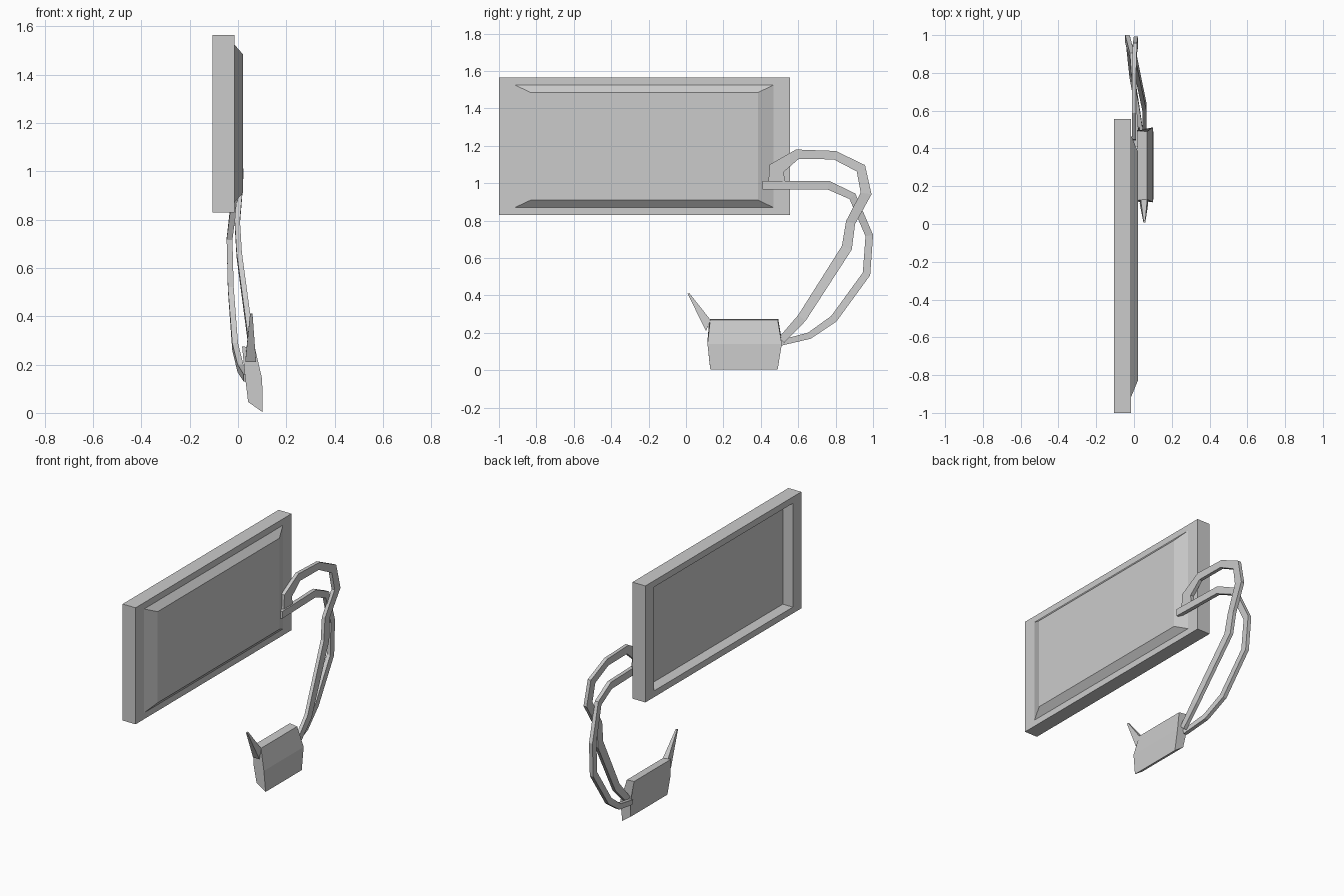
import bpy
import bmesh
from mathutils import Vector

old = bpy.data.objects.get("Cube")
if old:
    bpy.data.objects.remove(old, do_unlink=True)

grey = bpy.data.materials.new("plain grey")
grey.use_nodes = True
GREY = (0.6, 0.6, 0.6, 1)
grey.diffuse_color = GREY
grey.node_tree.nodes["Principled BSDF"].inputs["Base Color"].default_value = GREY


def loft(name, rings, cap_start=True, cap_end=True):
    """Skin a list of equal-sized vertex rings into one flat shaded object."""
    bm = bmesh.new()
    rows = [[bm.verts.new(p) for p in ring] for ring in rings]
    for a, b in zip(rows, rows[1:]):
        for i in range(len(a)):
            j = (i + 1) % len(a)
            bm.faces.new((a[i], a[j], b[j], b[i]))
    if cap_start:
        bm.faces.new(rows[0])
    if cap_end:
        bm.faces.new(rows[-1])
    bmesh.ops.recalc_face_normals(bm, faces=bm.faces)
    mesh = bpy.data.meshes.new(name)
    bm.to_mesh(mesh)
    bm.free()
    mesh.materials.append(grey)
    obj = bpy.data.objects.new(name, mesh)
    bpy.context.collection.objects.link(obj)
    return obj


def rect(x, y0, y1, z0, z1):
    return [(x, y0, z0), (x, y1, z0), (x, y1, z1), (x, y0, z1)]


def ribbon(name, path, widths, thick):
    """Sweep a rectangular section along a path lying mostly in the YZ plane."""
    pts = [Vector(p) for p in path]
    rings = []
    for i, p in enumerate(pts):
        dirs = []
        for a, b in ((i - 1, i), (i, i + 1)):
            if a >= 0 and b < len(pts):
                d = pts[b] - pts[a]
                d.x = 0
                dirs.append(d.normalized())
        t = sum(dirs, Vector()).normalized()
        side = Vector((0, -t.z, t.y)) * (widths[i] / 2) / max(0.5, t.dot(dirs[0]))
        out = Vector((thick / 2, 0, 0))
        rings.append([p + side + out, p + side - out, p - side - out, p - side + out])
    return loft(name, rings)


# Panel: recessed back, box rim and raised bevelled front in one skin
frame = (-1.0, 0.555, 0.83, 1.565)
inset = (-0.915, 0.468, 0.87, 1.525)
raised = (-0.83, 0.385, 0.91, 1.485)
loft("panel", [rect(-0.035, *inset), rect(-0.105, *inset), rect(-0.105, *frame),
               rect(-0.015, *frame), rect(-0.015, *inset), rect(0.02, *raised)])

# Two cables looping from the panel down to the plug
ribbon("upper_cable",
       [(0, 0.485, 1.0), (0, 0.485, 1.08), (0, 0.595, 1.155), (0, 0.795, 1.15),
        (0.005, 0.935, 1.08), (0.01, 0.963, 0.945), (-0.003, 0.88, 0.79),
        (0.005, 0.86, 0.655), (0.055, 0.62, 0.28), (0.055, 0.51, 0.16)],
       [0.09, 0.075, 0.05, 0.045, 0.05, 0.055, 0.05, 0.055, 0.05, 0.04], 0.022)
ribbon("lower_cable",
       [(0.01, 0.41, 0.99), (0, 0.76, 0.99), (-0.01, 0.89, 0.93),
        (-0.035, 0.98, 0.72), (-0.03, 0.965, 0.515), (-0.012, 0.79, 0.275),
        (0.01, 0.66, 0.185), (0.035, 0.5, 0.145)],
       [0.045, 0.045, 0.04, 0.04, 0.04, 0.04, 0.035, 0.03], 0.024)


# Plug: leaning slab whose inner face is a little longer than its outer face
def slab_end(y_out, y_in, y_mid):
    return [(0.102, y_out, 0.003), (0.1, y_mid, 0.14), (0.07, y_out, 0.27),
            (0.017, y_in, 0.275), (0.028, y_mid, 0.16), (0.042, y_in, 0.045)]


loft("plug", [slab_end(0.13, 0.125, 0.115), slab_end(0.49, 0.493, 0.512)])

# Pointed latch rising from the front end of the plug
loft("latch", [
    [(0.03, 0.107, 0.21), (0.075, 0.107, 0.21), (0.07, 0.132, 0.268), (0.035, 0.132, 0.268)],
    [(0.05, 0.008, 0.41), (0.06, 0.008, 0.41), (0.06, 0.018, 0.412), (0.05, 0.018, 0.412)]])
